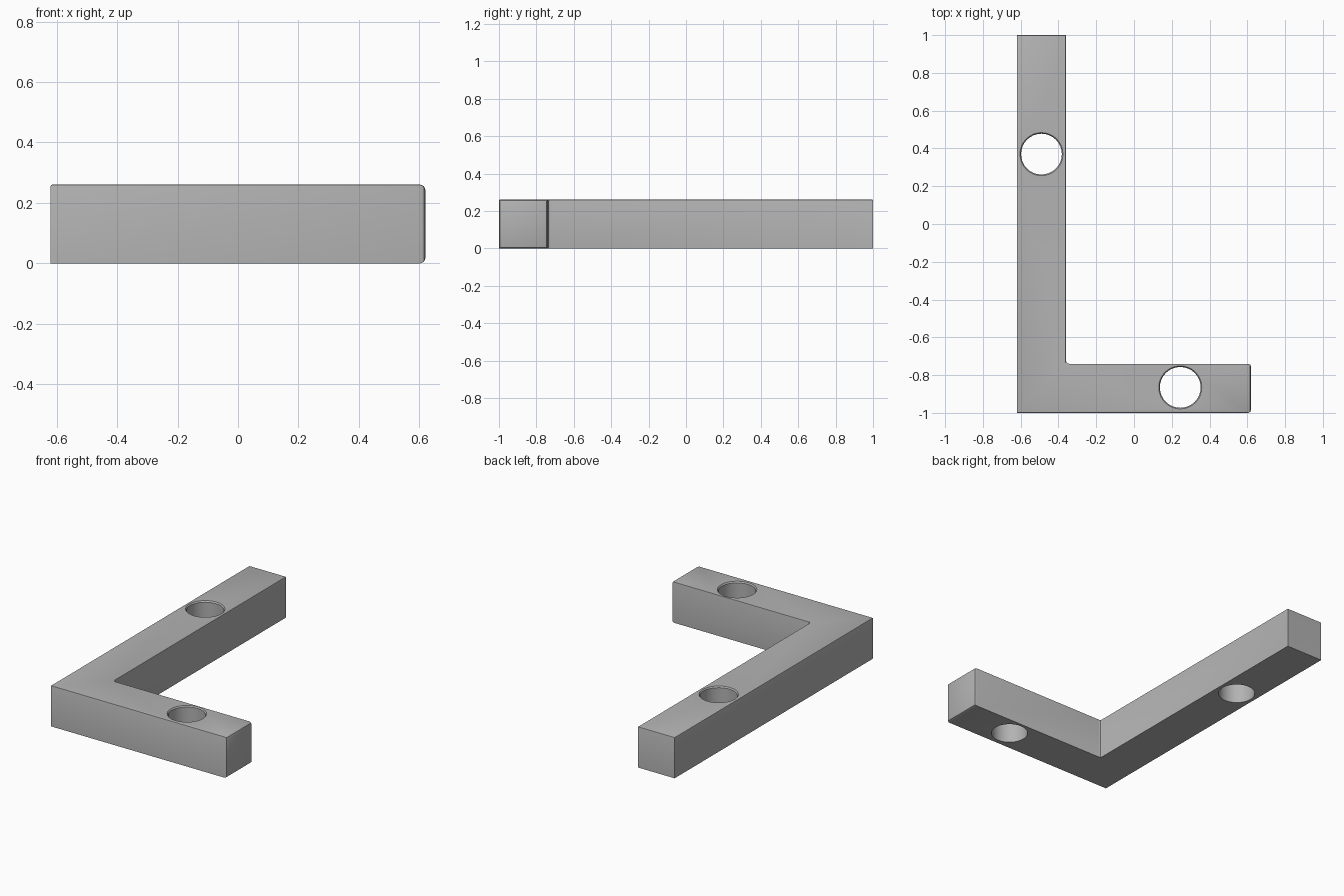
import bpy, bmesh, math

cube = bpy.data.objects.get("Cube")
if cube:
    bpy.data.objects.remove(cube, do_unlink=True)

W, D, H, ARM = 0.62, 1.0, 0.26, 0.26   # half width, half depth, height, arm thickness
HOLES = [(-0.49, 0.37), (0.245, -0.865)]
R = 0.108

grey = bpy.data.materials.new("plain grey")
grey.use_nodes = True
colour = (0.45, 0.45, 0.45, 1)
grey.diffuse_color = colour
grey.node_tree.nodes["Principled BSDF"].inputs["Base Color"].default_value = colour


def make_object(name, bm):
    bmesh.ops.recalc_face_normals(bm, faces=bm.faces[:])
    mesh = bpy.data.meshes.new(name)
    bm.to_mesh(mesh)
    bm.free()
    mesh.materials.append(grey)
    obj = bpy.data.objects.new(name, mesh)
    bpy.context.collection.objects.link(obj)
    return obj


def apply_modifier(obj, mod):
    with bpy.context.temp_override(object=obj, active_object=obj, selected_objects=[obj]):
        bpy.ops.object.modifier_apply(modifier=mod.name)


# L-shaped bar, extruded from its outline
inner = (ARM - W, ARM - D)
outline = [(-W, -D), (W, -D), (W, inner[1]), inner, (inner[0], D), (-W, D)]
bm = bmesh.new()
base = bm.faces.new([bm.verts.new((x, y, 0)) for x, y in outline])
top = bmesh.ops.extrude_face_region(bm, geom=[base])
bmesh.ops.translate(bm, vec=(0, 0, H),
                    verts=[v for v in top["geom"] if isinstance(v, bmesh.types.BMVert)])
if not base.is_valid or len(bm.faces) < len(outline) + 2:
    bm.faces.new([v for v in bm.verts if v.co.z < H / 2])

# Softer short end and inner corner, faint easing along the top
weight = bm.edges.layers.float.new("bevel_weight_edge")
for e in bm.edges:
    a, b = (v.co for v in e.verts)
    on_end = min(a.x, b.x) > W - 0.001
    in_corner = all(abs(p.x - inner[0]) + abs(p.y - inner[1]) < 0.001 for p in (a, b))
    if on_end or in_corner:
        e[weight] = 1.0
    elif min(a.z, b.z) > H - 0.001:
        e[weight] = 0.3
bracket = make_object("corner_bracket", bm)
bevel = bracket.modifiers.new("soft_edges", 'BEVEL')
bevel.limit_method = 'WEIGHT'
bevel.width = 0.016
bevel.segments = 2
apply_modifier(bracket, bevel)

# Round screw holes with a slightly flared upper rim
for x, y in HOLES:
    bm = bmesh.new()
    profile = [(0, -0.1), (R, -0.1), (R, H - 0.008), (R + 0.006, H), (R + 0.006, H + 0.1), (0, H + 0.1)]
    verts = [bm.verts.new((r, 0, z)) for r, z in profile]
    edges = [bm.edges.new(pair) for pair in zip(verts, verts[1:])]
    bmesh.ops.spin(bm, geom=verts + edges, cent=(0, 0, 0), axis=(0, 0, 1),
                   angle=math.tau, steps=32)
    bmesh.ops.remove_doubles(bm, verts=bm.verts[:], dist=0.0001)
    bmesh.ops.translate(bm, vec=(x, y, 0), verts=bm.verts[:])
    cutter = make_object("hole_cutter", bm)
    cutter.hide_render = True
    cut = bracket.modifiers.new("screw_hole", 'BOOLEAN')
    cut.operation = 'DIFFERENCE'
    cut.solver = 'EXACT'
    cut.object = cutter
    apply_modifier(bracket, cut)
    bpy.data.objects.remove(cutter, do_unlink=True)

# Smooth curves, crisp corners
bpy.ops.object.select_all(action='DESELECT')
bracket.select_set(True)
bpy.context.view_layer.objects.active = bracket
bpy.ops.object.shade_smooth_by_angle(angle=math.radians(35))
